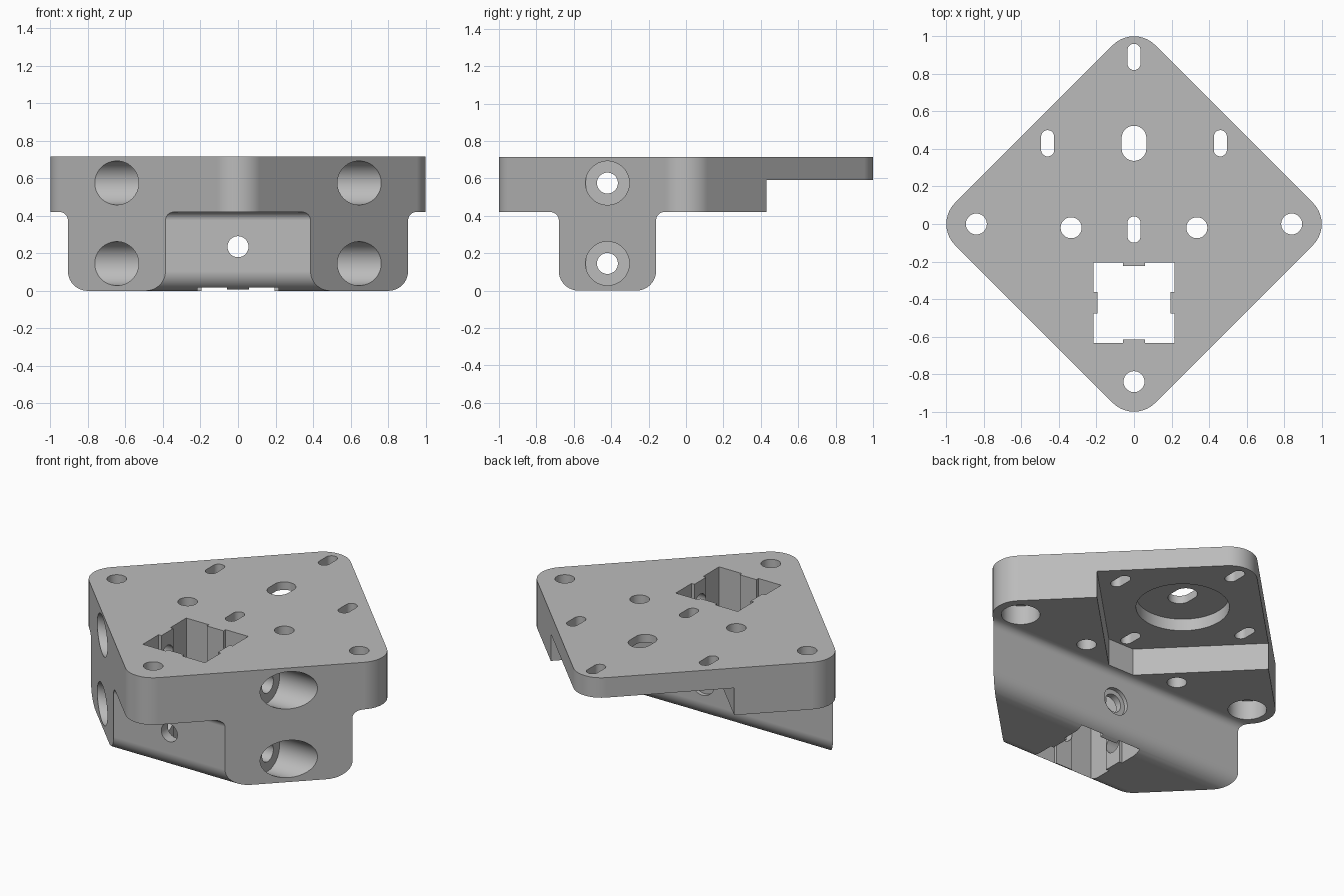
import bpy, bmesh, math
from mathutils import Vector

if "Cube" in bpy.data.objects:
    bpy.data.objects.remove(bpy.data.objects["Cube"], do_unlink=True)

grey = bpy.data.materials.new("plain grey")
grey.use_nodes = True
colour = (0.5, 0.5, 0.5, 1)
grey.diffuse_color = colour
grey.node_tree.nodes["Principled BSDF"].inputs["Base Color"].default_value = colour

TOP, UNDER, THIN = 0.715, 0.42, 0.59   # plate top, underside, thinned underside
MOTOR_Y, BEAM_Y = 0.43, -0.42          # centres of the motor seat and the beam
BOLT_R, HEAD_R = 0.056, 0.117


def rounded(corners, steps=10):
    """Polygon of (a, b, radius) corners with filleted corners."""
    out = []
    for i, (a, b, r) in enumerate(corners):
        p = Vector((a, b))
        if r == 0:
            out.append(p)
            continue
        u = (Vector(corners[i - 1][:2]) - p).normalized()
        v = (Vector(corners[(i + 1) % len(corners)][:2]) - p).normalized()
        half = u.angle(v) / 2
        centre = p + (u + v).normalized() * (r / math.sin(half))
        t = r / math.tan(half)
        start = (p + u * t - centre).normalized()
        end = (p + v * t - centre).normalized()
        out += [centre + start.slerp(end, k / steps) * r for k in range(steps + 1)]
    return out


def slot(a, b, r, length=0, n=40):
    """Circle, or a slot stretched along the second direction."""
    pts = []
    for k in range(n):
        ang = 2 * math.pi * (k + 0.5) / n
        s = math.sin(ang)
        pts.append(Vector((a + r * math.cos(ang), b + r * s + math.copysign(length / 2, s))))
    return pts


def prism(name, profile, lo, hi, axis="z"):
    place = {"z": lambda p, t: (p[0], p[1], t),
             "x": lambda p, t: (t, p[0], p[1]),
             "y": lambda p, t: (p[0], t, p[1])}[axis]
    bm = bmesh.new()
    ends = [[bm.verts.new(place(p, t)) for p in profile] for t in (lo, hi)]
    bm.faces.new(ends[0])
    bm.faces.new(ends[1])
    n = len(profile)
    for i in range(n):
        j = (i + 1) % n
        bm.faces.new((ends[0][i], ends[0][j], ends[1][j], ends[1][i]))
    bmesh.ops.recalc_face_normals(bm, faces=bm.faces)
    mesh = bpy.data.meshes.new(name)
    bm.to_mesh(mesh)
    bm.free()
    mesh.materials.append(grey)
    obj = bpy.data.objects.new(name, mesh)
    bpy.context.collection.objects.link(obj)
    return obj


def combine(target, cutter, operation="DIFFERENCE"):
    cutter.hide_render = True
    bpy.context.view_layer.objects.active = target
    mod = target.modifiers.new("cut", "BOOLEAN")
    mod.operation, mod.solver, mod.object = operation, "EXACT", cutter
    bpy.ops.object.modifier_apply(modifier=mod.name)
    bpy.data.objects.remove(cutter, do_unlink=True)


# Plate and beam share one side profile, trimmed to a rounded diamond
front, back, flare, foot = -0.68, -0.16, 0.045, 0.105
side = rounded([(-1.3, TOP, 0), (-1.3, UNDER, 0), (front, UNDER, flare), (front, 0, foot),
                (back, 0, foot), (back, UNDER, flare), (1.3, UNDER, 0), (1.3, TOP, 0)])
body = prism("mounting_bracket", side, -1.3, 1.3, "x")
tip = 0.84 + 0.16 * math.sqrt(2)
diamond = rounded([(0, -tip, 0.16), (tip, 0, 0.16), (0, tip, 0.16), (-tip, 0, 0.16)])
combine(body, prism("outline", diamond, -0.5, 1.2), "INTERSECT")

# Motor seat under the back corner, with its round pilot recess
seat = [(0.09, -0.115), (1.3, 1.095), (-1.3, 1.095), (-0.09, -0.115)]
combine(body, prism("motor_seat", seat, 0.3, THIN))
combine(body, prism("pilot_recess", slot(0, MOTOR_Y, 0.265, n=64), 0.5, 0.665))

# Square rail socket with a key on each wall
h, key, w = 0.215, 0.02, 0.058
quarter = [(h, -h), (h, -w), (h - key, -w), (h - key, w), (h, w)]
socket = []
for turn in range(4):
    for a, b in quarter:
        for _ in range(turn):
            a, b = -b, a
        socket.append((a, b + BEAM_Y))
combine(body, prism("rail_socket", socket, -0.5, 1.2))

# Vertical slots: four motor screws and the shaft
for x, y, r, length in [(0, 0.89, 0.035, 0.07), (0, -0.03, 0.035, 0.07), (0.46, MOTOR_Y, 0.035, 0.07),
                        (-0.46, MOTOR_Y, 0.035, 0.07), (0, MOTOR_Y, 0.066, 0.055)]:
    combine(body, prism("slot", slot(x, y, r, length), 0.1 if y > 0 else 0.3, 1.2))

# Vertical bolt holes; the corner ones have head recesses below
for x, y in [(-0.335, -0.02), (0.335, -0.02)]:
    combine(body, prism("bolt_hole", slot(x, y, BOLT_R), 0.2, 1.2))
for x, y in [(-0.84, 0), (0.84, 0), (0, -0.84)]:
    combine(body, prism("bolt_hole", slot(x, y, BOLT_R), 0.2, 1.2))
    combine(body, prism("head_recess", slot(x, y, 0.11), 0.3, 0.54))

# Cross bolts through the beam, with deep head bores on both ends
for z in (0.145, 0.575):
    combine(body, prism("cross_hole", slot(BEAM_Y, z, BOLT_R), -1.2, 1.2, "x"))
    for s in (-1, 1):
        combine(body, prism("head_bore", slot(BEAM_Y, z, HEAD_R), s * 0.5, s * 1.2, "x"))

# Front-to-back bolt hole with a shallow recess at the back
combine(body, prism("front_hole", slot(0, 0.235, BOLT_R), -1.2, 0.2, "y"))
combine(body, prism("back_recess", slot(0, 0.235, 0.085), -0.185, 0.1, "y"))

# Shading
bpy.ops.object.select_all(action="DESELECT")
body.select_set(True)
bpy.context.view_layer.objects.active = body
bpy.ops.object.shade_smooth_by_angle(angle=math.radians(30))
weighted = body.modifiers.new("weighted normals", "WEIGHTED_NORMAL")
weighted.keep_sharp = True
